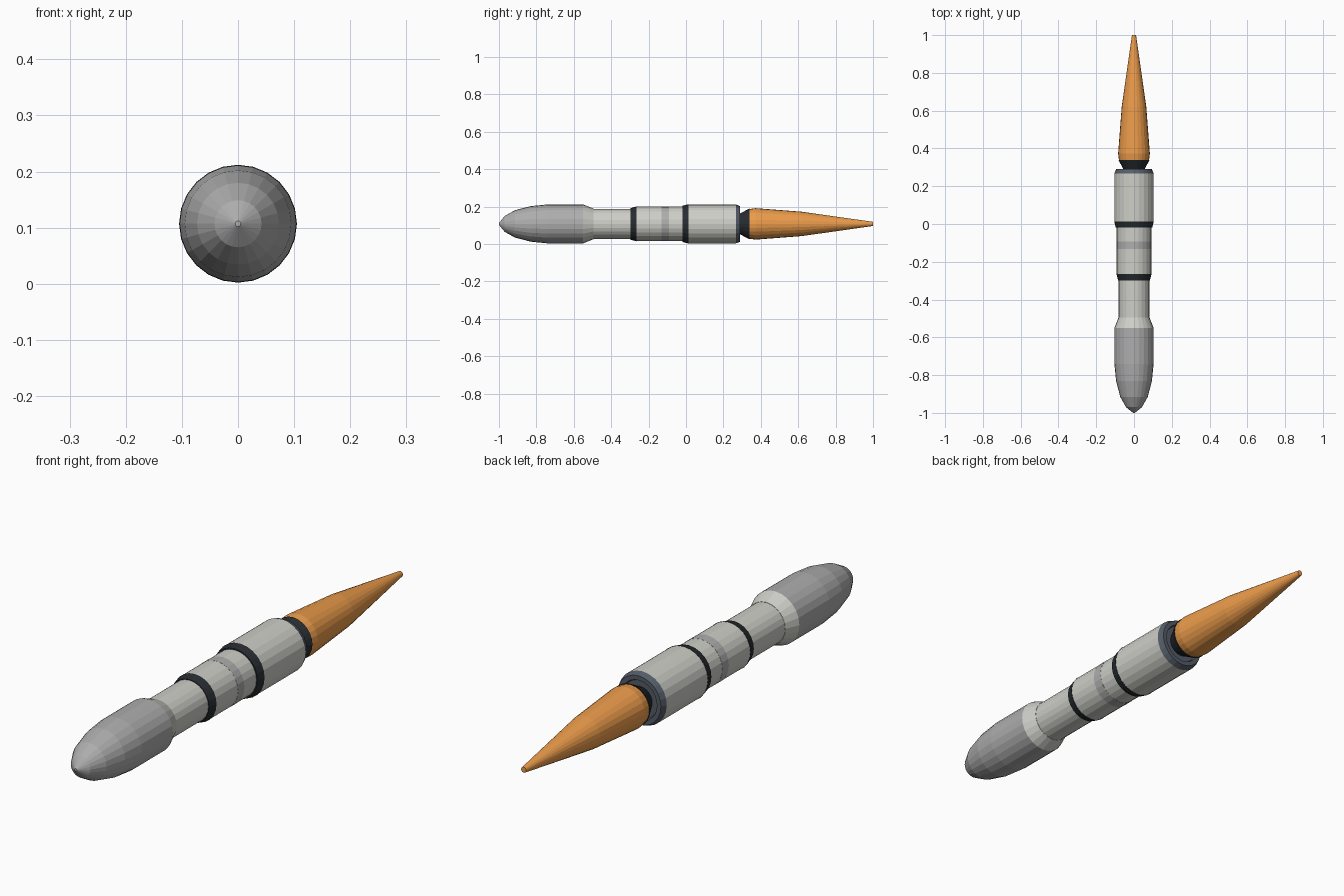
import bpy, bmesh
from math import sin, cos, pi

if "Cube" in bpy.data.objects:
    bpy.data.objects.remove(bpy.data.objects["Cube"])

SIDES = 24
AXIS_Z = 0.107


def material(name, rgb):
    m = bpy.data.materials.new(name)
    m.diffuse_color = (*rgb, 1)
    m.use_nodes = True
    m.node_tree.nodes["Principled BSDF"].inputs["Base Color"].default_value = m.diffuse_color
    return m


white = material("off_white", (0.62, 0.62, 0.58))
grey = material("mid_grey", (0.42, 0.42, 0.42))
dark = material("charcoal", (0.02, 0.025, 0.03))
slate = material("slate", (0.09, 0.11, 0.14))
orange = material("orange", (0.83, 0.33, 0.07))


def lathe(name, profile, mat):
    """Closed flat-shaded body turned around the y axis from (y, radius) points."""
    bm = bmesh.new()
    rings = []
    for y, r in profile:
        rings.append([bm.verts.new((r * cos(2 * pi * i / SIDES), y,
                                    AXIS_Z + r * sin(2 * pi * i / SIDES)))
                      for i in range(SIDES)])
    for a, b in zip(rings, rings[1:]):
        for i in range(SIDES):
            j = (i + 1) % SIDES
            bm.faces.new((a[i], a[j], b[j], b[i]))
    bm.faces.new(rings[0])
    bm.faces.new(rings[-1])
    bmesh.ops.recalc_face_normals(bm, faces=bm.faces)
    me = bpy.data.meshes.new(name)
    bm.to_mesh(me)
    bm.free()
    me.materials.append(mat)
    ob = bpy.data.objects.new(name, me)
    bpy.context.collection.objects.link(ob)
    return ob


# Payload fairing and its tapered collar
lathe("nose_fairing", [(-1, .005), (-.97, .042), (-.915, .073), (-.83, .095),
                       (-.74, .104), (-.55, .104)], grey)
lathe("fairing_collar", [(-.55, .104), (-.495, .082)], white)

# Stages and the dark bands between them
lathe("upper_stage", [(-.495, .081), (-.298, .081)], white)
lathe("upper_band", [(-.298, .084), (-.265, .093)], dark)
lathe("middle_stage_front", [(-.265, .092), (-.132, .092)], white)
lathe("middle_stage_ring", [(-.132, .0925), (-.092, .0925)], grey)
lathe("middle_stage_rear", [(-.092, .092), (-.018, .092)], white)
lathe("lower_band", [(-.018, .097), (.014, .105)], dark)
lathe("lower_stage", [(.014, .104), (.267, .104)], white)

# Engine end: chamfered skirt with a shallow recess, nozzle and exhaust flame
lathe("engine_skirt", [(.267, .104), (.29, .095), (.29, .078), (.28, .074)], slate)
lathe("nozzle", [(.27, .045), (.34, .083)], dark)
lathe("exhaust_flame", [(.335, .079), (.372, .084), (.62, .065), (1, .011)], orange)
